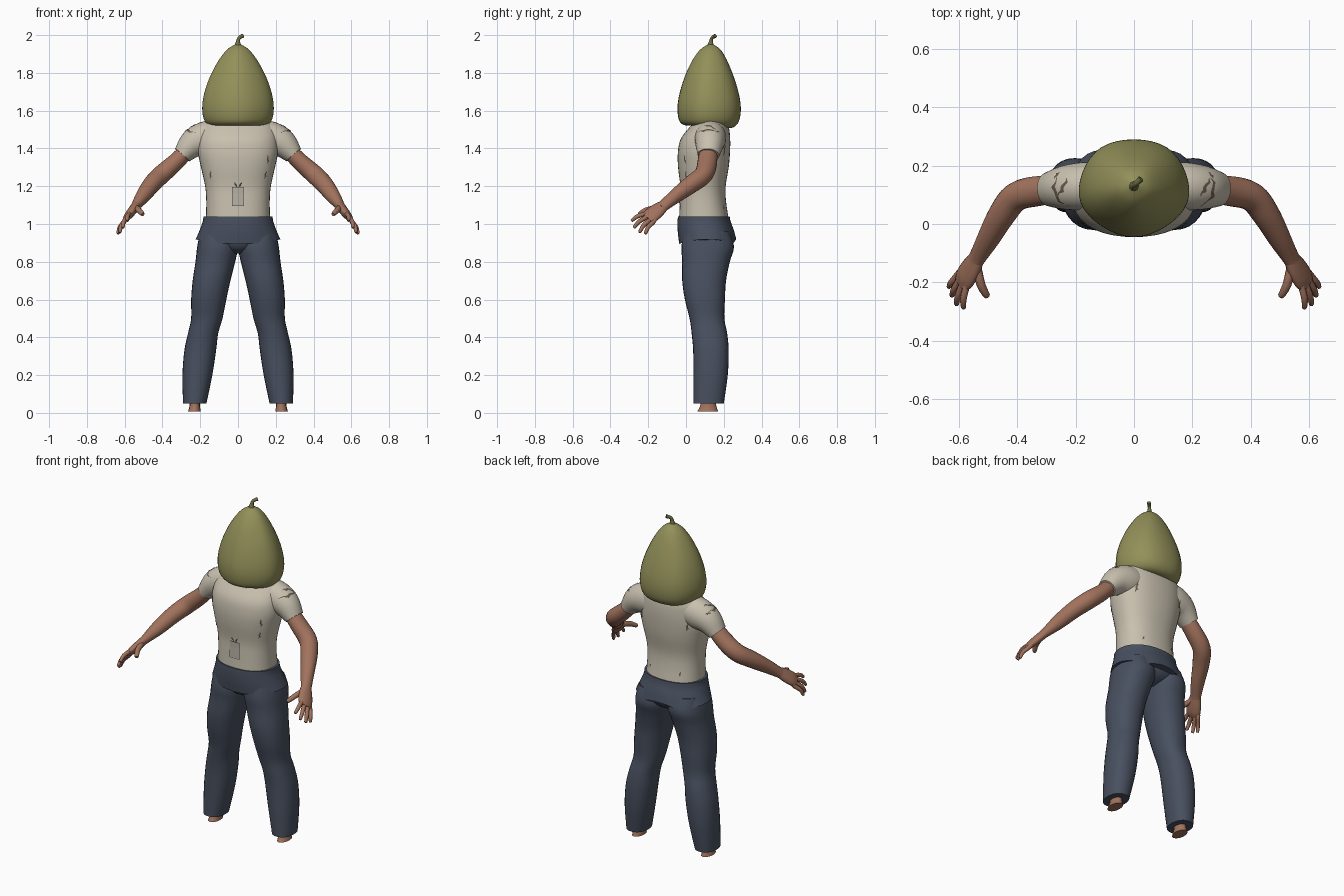
import bpy, bmesh, math
from mathutils import Vector
from mathutils.bvhtree import BVHTree

if "Cube" in bpy.data.objects:
    bpy.data.objects.remove(bpy.data.objects["Cube"])


def material(name, r, g, b):
    m = bpy.data.materials.new(name)
    m.use_nodes = True
    m.diffuse_color = (r, g, b, 1)
    m.node_tree.nodes["Principled BSDF"].inputs["Base Color"].default_value = (r, g, b, 1)
    return m


skin = material("skin", .36, .17, .11)
cloth = material("cream cloth", .58, .53, .43)
denim = material("navy denim", .065, .08, .115)
rind = material("olive rind", .29, .28, .10)
stalk = material("dark stalk", .16, .16, .06)
worn = material("worn brown", .13, .10, .07)
tag_grey = material("tag grey", .46, .43, .36)
dark = material("dark print", .05, .045, .04)


def finish(bm, name, mat, smooth=True):
    bmesh.ops.recalc_face_normals(bm, faces=bm.faces)
    me = bpy.data.meshes.new(name)
    bm.to_mesh(me)
    bm.free()
    me.materials.append(mat)
    ob = bpy.data.objects.new(name, me)
    bpy.context.collection.objects.link(ob)
    if smooth:
        bpy.ops.object.select_all(action='DESELECT')
        ob.select_set(True)
        bpy.context.view_layer.objects.active = ob
        bpy.ops.object.shade_smooth_by_angle(angle=math.radians(50))
    return ob


def spline(rows, steps):
    """Catmull-Rom interpolation of rows of numbers."""
    rows = [Vector(r) for r in rows]
    out = []
    for i in range(len(rows) - 1):
        p0, p1, p2 = rows[max(i - 1, 0)], rows[i], rows[i + 1]
        p3 = rows[min(i + 2, len(rows) - 1)]
        for k in range(steps):
            t = k / steps
            out.append(p1 + (p2 - p0) * (t / 2) + (p0 * 2 - p1 * 5 + p2 * 4 - p3) * (t * t / 2)
                       + (p1 * 3 - p0 - p2 * 3 + p3) * (t ** 3 / 2))
    return out + [rows[-1]]


def loft(name, rows, mat, side=1, ref=None, power=2, sides=28, steps=4, shape=None):
    """Rows are x, y, z, half width, half depth; rings lie flat unless ref is given."""
    rings = spline(rows, steps)
    bm = bmesh.new()
    loops = []
    for i, r in enumerate(rings):
        c = Vector(r[:3])
        u, v = Vector((1, 0, 0)), Vector((0, 1, 0))
        if ref:
            t = Vector(rings[min(i + 1, len(rings) - 1)][:3]) - Vector(rings[max(i - 1, 0)][:3])
            t.normalize()
            u = Vector(ref)
            u = (u - t * u.dot(t)).normalized()
            v = t.cross(u)
        loop = []
        for k in range(sides):
            a = math.tau * k / sides
            ca, sa = math.cos(a), math.sin(a)
            p = c + u * r[3] * math.copysign(abs(ca) ** (2 / power), ca) \
                + v * r[4] * math.copysign(abs(sa) ** (2 / power), sa)
            if shape:
                p = shape(p, a, i / (len(rings) - 1))
            loop.append(bm.verts.new((p.x * side, p.y, p.z)))
        loops.append(loop)
    for a, b in zip(loops, loops[1:]):
        for k in range(sides):
            j = (k + 1) % sides
            bm.faces.new((a[k], a[j], b[j], b[k]))
    bm.faces.new(loops[0])
    bm.faces.new(loops[-1])
    return finish(bm, name, mat)


# Gourd head: drooping lower rim, faint vertical ribs
def ribs(p, a, t):
    c = Vector((0, .125, p.z))
    p = c + (p - c) * (1 + .015 * math.cos(5 * a + math.pi / 2))
    p.z -= .012 * math.sin(a) * max(0, 1 - t * 4)
    return p


loft("gourd_head", [(0, .125, 1.525, .05, .04), (0, .125, 1.515, .13, .115), (0, .125, 1.535, .17, .152),
                    (0, .125, 1.58, .187, .166), (0, .125, 1.64, .188, .166), (0, .125, 1.71, .174, .152),
                    (0, .125, 1.79, .144, .126), (0, .127, 1.87, .1, .09), (0, .13, 1.925, .056, .052),
                    (0, .132, 1.952, .012, .012)], rind, sides=40, shape=ribs)
loft("stalk", [(0, .13, 1.94, .02, .02), (0, .132, 1.965, .011, .011), (.006, .138, 1.985, .009, .009),
               (.024, .155, 1.996, .011, .011)], stalk, ref=(1, -1, 0), sides=10)

# Shirt body
body = loft("shirt_body", [(0, .095, 1.02, .17, .132), (0, .09, 1.12, .168, .122), (0, .09, 1.2, .174, .12),
                           (0, .092, 1.3, .196, .134), (0, .095, 1.38, .212, .138), (0, .103, 1.45, .21, .131),
                           (0, .122, 1.51, .195, .105), (0, .13, 1.545, .165, .08), (0, .13, 1.56, .11, .06)],
            cloth, power=2.3, sides=40)

# Trousers: seat and flared waist flap with a wavy hem
loft("trouser_seat", [(0, .11, 1., .185, .13), (0, .115, .92, .2, .135), (0, .11, .87, .12, .11),
                      (0, .1, .845, .03, .06)], denim)


def hem(p, a, t):
    p.z += t * (.012 * math.cos(2 * a) - .008)
    if math.sin(a) > .9:
        p.z += .025 * t * (math.sin(a) - .9) / .1
    return p


loft("waist_flap", [(0, .094, 1.04, .183, .137), (0, .096, 1.01, .187, .141), (0, .105, .965, .203, .148),
                    (0, .115, .915, .224, .151)], denim, power=2.2, sides=48, shape=hem)

sleeves = []
for side, label in ((1, "left"), (-1, "right")):
    # Trouser leg, ankle and foot stump
    loft(label + "_leg", [(.105, .11, .96, .095, .12), (.108, .115, .88, .108, .139), (.12, .106, .8, .105, .126),
                          (.14, .096, .7, .1, .116), (.155, .1, .6, .093, .106), (.165, .111, .5, .083, .092),
                          (.185, .124, .42, .08, .094), (.2, .132, .33, .084, .094), (.215, .13, .2, .079, .091),
                          (.229, .12, .05, .062, .08)], denim, side, power=2.2)
    loft(label + "_foot", [(.229, .118, .1, .028, .04), (.229, .118, .04, .028, .042), (.231, .115, .008, .033, .055)],
         skin, side, sides=12)
    # Sleeve and arm
    sleeves.append(loft(label + "_sleeve", [(.08, .13, 1.46, .075, .08), (.16, .13, 1.455, .083, .091),
                                            (.235, .125, 1.427, .076, .078), (.295, .119, 1.365, .058, .05)],
                        cloth, side, ref=(0, 1, 0)))
    loft(label + "_arm", [(.24, .12, 1.42, .045, .04), (.33, .113, 1.328, .052, .046), (.405, .093, 1.262, .05, .05),
                          (.455, .03, 1.212, .047, .047), (.5, -.05, 1.152, .038, .04),
                          (.538, -.115, 1.1, .032, .026), (.55, -.135, 1.085, .034, .024)],
         skin, side, ref=(.5, .6, -.6), sides=20)
    # Hand
    loft(label + "_palm", [(.538, -.115, 1.1, .03, .024), (.558, -.15, 1.073, .042, .024),
                           (.58, -.185, 1.045, .045, .021), (.594, -.207, 1.029, .036, .012)],
         skin, side, ref=(.5, .6, -.6), sides=16)
    fingers = {"index": ((.575, -.212, 1.055), (.585, -.287, 1.018)),
               "middle": ((.588, -.205, 1.038), (.609, -.275, .982)),
               "ring": ((.599, -.193, 1.02), (.625, -.245, .957)),
               "little": ((.605, -.175, 1.008), (.635, -.215, .95)),
               "thumb": ((.538, -.155, 1.085), (.505, -.247, 1.052))}
    for digit, (base, tip) in fingers.items():
        base, tip = Vector(base), Vector(tip)
        mid = base.lerp(tip, .55) + Vector((.005, -.004, .006))
        end = tip + (tip - mid) * .03
        r = .016 if digit == "thumb" else .012
        start = base - (tip - base) * .25
        loft(label + "_" + digit, [(*start, r, r), (*base, r, r), (*mid, r * .95, r * .95),
                                   (*tip, r * .7, r * .7), (*end, .003, .003)],
             skin, side, ref=(.5, .6, -.6), sides=10, steps=3)

# Thin plates laid on the cloth: rays from outside find the surface
verts, polys = [], []
for ob in [body] + sleeves:
    offset = len(verts)
    verts += [v.co.copy() for v in ob.data.vertices]
    polys += [[i + offset for i in p.vertices] for p in ob.data.polygons]
tree = BVHTree.FromPolygons(verts, polys)


def plate(name, point, out, w, h, mat, jag=0, turn=0, lift=.003):
    out = Vector(out).normalized()
    u = out.orthogonal() if abs(out.z) > .9 else Vector((0, 0, 1)).cross(out)
    u.normalize()
    v = out.cross(u)
    bm = bmesh.new()
    cols = []
    for i in range(7):
        s = i / 3 - 1
        size = (1 - .8 * abs(s)) * (1 + .4 * math.sin(i * 4)) if jag else 1
        col = []
        for k in (-1, -.33, .33, 1):
            x, y = s * w, k * h * size + jag * math.sin(i * 2.3)
            x, y = x * math.cos(turn) - y * math.sin(turn), x * math.sin(turn) + y * math.cos(turn)
            p = Vector(point) + u * x + v * y
            hit = tree.ray_cast(p + out * .5, -out)[0]
            if hit is None:
                hit = p
            col.append(bm.verts.new(hit + out * lift))
        cols.append(col)
    for a, b in zip(cols, cols[1:]):
        for k in range(3):
            bm.faces.new((a[k], b[k], b[k + 1], a[k + 1]))
    finish(bm, name, mat, False)


# Belly tag with dark border and two little leaves
front, top = (0, -1, 0), (0, 0, 1)
plate("tag_border", (0, 0, 1.145), front, .033, .05, dark, lift=.002)
plate("tag", (0, 0, 1.145), front, .03, .047, tag_grey, lift=.004)
for s in (-1, 1):
    plate("tag_leaf", (s * .012, 0, 1.207), front, .016, .005, dark, jag=.001, turn=s * 1)

# Worn tears on shirt and sleeves
for s in (-1, 1):
    plate("sleeve_side_tear", (s * .25, .11, 1.49), (s, 0, .35), .05, .007, worn, jag=.005)
    plate("sleeve_top_tear", (s * .245, .125, 1.5), top, .035, .007, worn, jag=.004, turn=.3)
    plate("shoulder_tear", (s * .262, .165, 1.48), (s * .4, .3, 1), .015, .006, worn, jag=.002)
    plate("back_tear", (s * .15, .2, 1.39), (s * .4, 1, 0), .03, .007, worn, jag=.004, turn=1.4)
    plate("low_back_tear", (s * .1, .2, 1.09), (s * .5, 1, 0), .013, .005, worn, jag=.002, turn=1.3)
    plate("chest_tear", (s * .145, 0, 1.26), (s * .5, -1, 0), .022, .006, worn, jag=.004, turn=1.4)
plate("rib_tear", (.155, 0, 1.34), (.5, -1, 0), .025, .006, worn, jag=.004, turn=1.7)
